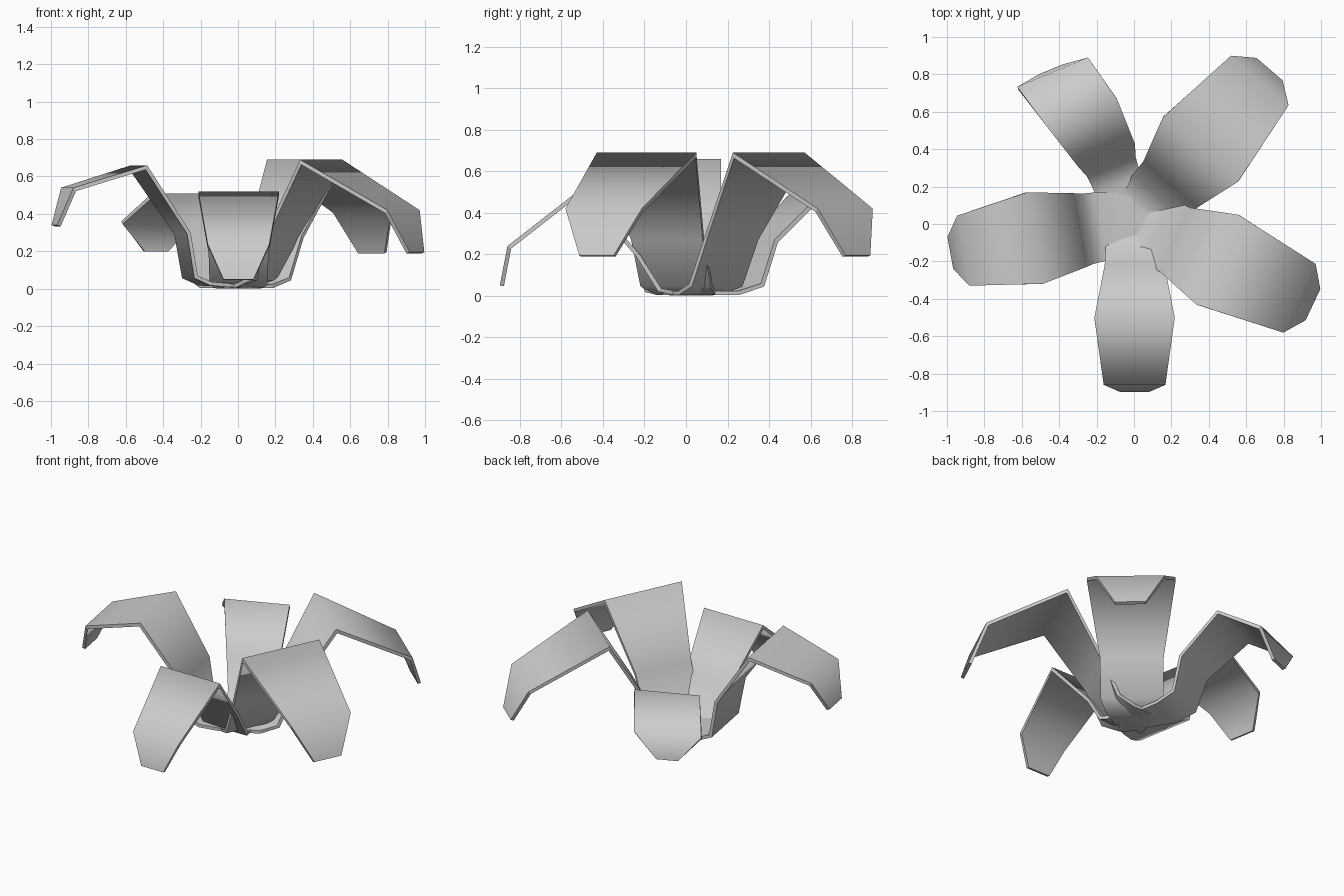
import bpy, bmesh, math

if "Cube" in bpy.data.objects:
    bpy.data.objects.remove(bpy.data.objects["Cube"])

def petal(name, origin, angle, rows, thick=0.02):
    """Bent strip: rows of (distance, height, half width, sideways shift)."""
    a = math.radians(angle)
    ax, ay = math.cos(a), math.sin(a)
    sx, sy = ay, -ax
    verts = []
    for row in rows:
        r, z, w = row[:3]
        shift = row[3] if len(row) > 3 else 0
        for s in (shift - w, shift + w):
            verts.append((origin[0] + ax * r + sx * s, origin[1] + ay * r + sy * s, z))
    faces = [(2 * i, 2 * i + 1, 2 * i + 3, 2 * i + 2) for i in range(len(rows) - 1)]
    me = bpy.data.meshes.new(name)
    me.from_pydata(verts, [], faces)
    me.update()
    if me.polygons[0].normal.z < 0:      # upper side faces up
        me.flip_normals()
    ob = bpy.data.objects.new(name, me)
    bpy.context.collection.objects.link(ob)
    m = ob.modifiers.new("thickness", 'SOLIDIFY')
    m.thickness = thick
    m.offset = -1
    m.use_even_offset = True
    bpy.ops.object.select_all(action='DESELECT')
    ob.select_set(True)
    bpy.context.view_layer.objects.active = ob
    bpy.ops.object.modifier_apply(modifier=m.name)
    # smooth along the petal, sharp around its rim
    bm = bmesh.new()
    bm.from_mesh(ob.data)
    sheet = 2 * len(faces)
    for f in bm.faces:
        f.smooth = True
    for e in bm.edges:
        rims = sum(f.index >= sheet for f in e.link_faces)
        e.smooth = rims == 0
    bm.to_mesh(ob.data)
    bm.free()
    return ob

# two large petals share one profile; their wide bases cross at the centre
large = [(-.08, .023, .10), (.04, .023, .155), (.14, .06, .187), (.237, .28, .19),
         (.484, .69, .265), (.97, .42, .203), (1.05, .195, .092)]
petal("right_petal", (.007, .016), -25.2, large)
petal("back_right_petal", (.04, .032), 49.3, large)

# left petal with a flatter droop
petal("left_petal", (-.007, .017), 190,
      [(-.06, .022, .10), (.06, .028, .165), (.17, .037, .185), (.245, .07, .19),
       (.285, .30, .20), (.53, .66, .248), (.92, .54, .19), (.99, .34, .087)])

# small front petal
petal("front_petal", (.003, 0), 270,
      [(-.06, .025, .08), (.04, .021, .12), (.12, .037, .155), (.223, .20, .16),
       (.50, .52, .215), (.86, .24, .165), (.897, .05, .08)])

# back left petal, slightly skewed
petal("back_left_petal", (-.034, .008), 112.5,
      [(-.05, .024, .08, .02), (.20, .024, .13, .03), (.31, .06, .14, .034),
       (.372, .27, .163, .034), (.63, .51, .20, 0), (.896, .36, .205, -.063),
       (.914, .20, .067, -.064)])
